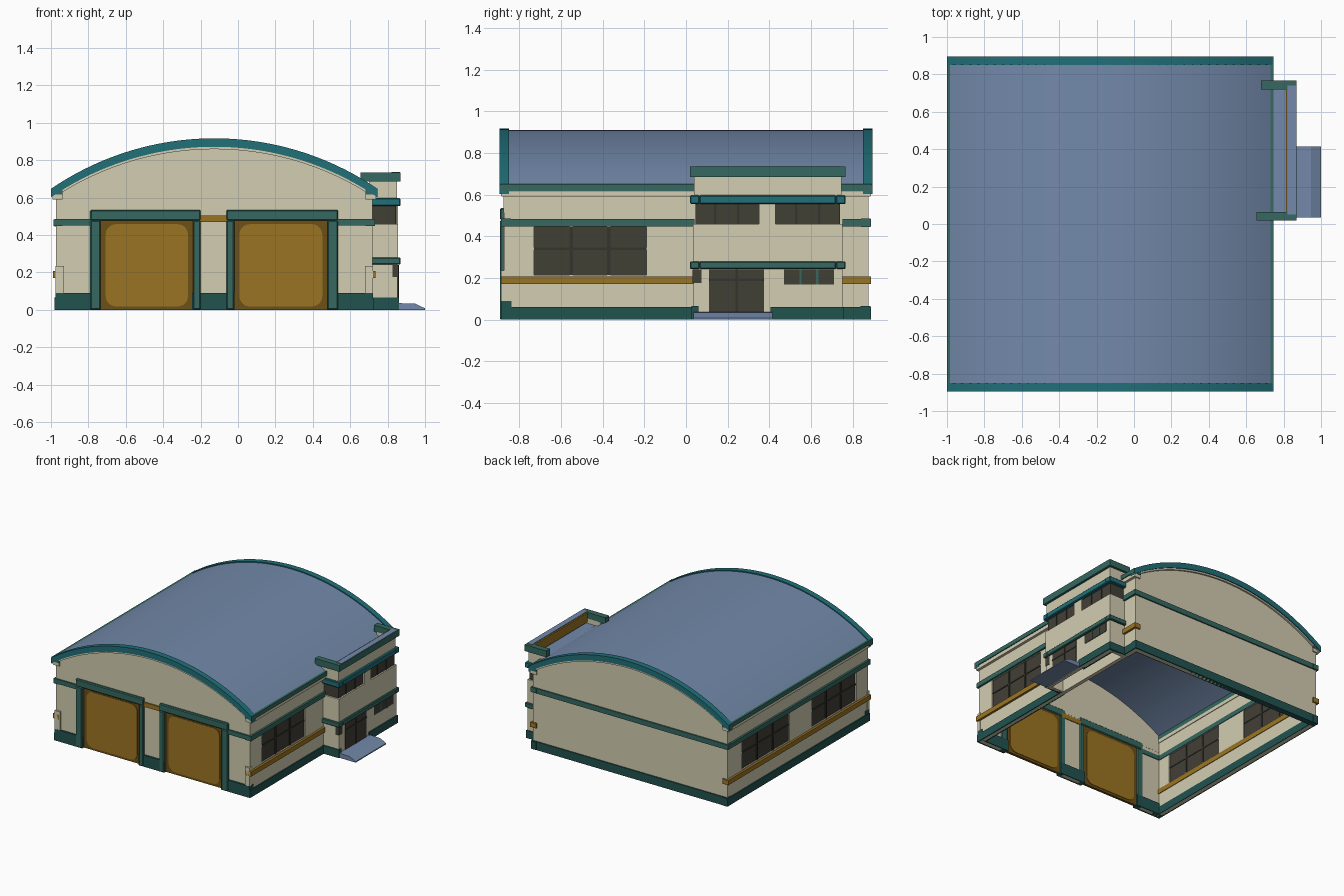
import bpy, bmesh, math

if "Cube" in bpy.data.objects:
    bpy.data.objects.remove(bpy.data.objects["Cube"], do_unlink=True)


def material(name, *rgb):
    m = bpy.data.materials.new(name)
    m.use_nodes = True
    m.diffuse_color = (*rgb, 1)
    bsdf = next(n for n in m.node_tree.nodes if n.type == 'BSDF_PRINCIPLED')
    bsdf.inputs["Base Color"].default_value = (*rgb, 1)
    bsdf.inputs["Roughness"].default_value = 0.8
    return m


CREAM = material("cream wall", .65, .61, .44)
BLUE = material("slate blue roof", .17, .25, .40)
RIM = material("bright teal", .015, .16, .19)
TEAL = material("muted teal", .035, .14, .115)
BASE = material("dark teal", .015, .085, .078)
OCHRE = material("ochre", .33, .175, .016)
BROWN = material("dark ochre", .15, .08, .008)
GLASS = material("dark glass", .053, .05, .036)
BAR = material("window bar", .035, .033, .025)


def finish(name, bm, mat, smooth=False):
    bmesh.ops.recalc_face_normals(bm, faces=bm.faces)
    me = bpy.data.meshes.new(name)
    bm.to_mesh(me)
    bm.free()
    me.materials.append(mat)
    ob = bpy.data.objects.new(name, me)
    bpy.context.collection.objects.link(ob)
    if smooth:
        bpy.ops.object.select_all(action='DESELECT')
        ob.select_set(True)
        bpy.context.view_layer.objects.active = ob
        bpy.ops.object.shade_smooth_by_angle(angle=math.radians(30))
    return ob


def boxes(name, mat, *spans, bevel=0):
    """One object from boxes given as (x0, x1, y0, y1, z0, z1)."""
    bm = bmesh.new()
    for x0, x1, y0, y1, z0, z1 in spans:
        vs = bmesh.ops.create_cube(bm, size=1)["verts"]
        for v in vs:
            v.co = ((x0 + x1) / 2 + v.co.x * (x1 - x0),
                    (y0 + y1) / 2 + v.co.y * (y1 - y0),
                    (z0 + z1) / 2 + v.co.z * (z1 - z0))
    ob = finish(name, bm, mat)
    if bevel:
        mod = ob.modifiers.new("soft edges", 'BEVEL')
        mod.width = bevel
    return ob


def prism(name, mat, profile, y0, y1, smooth=False):
    """Extrude an xz outline along y."""
    bm = bmesh.new()
    face = bm.faces.new([bm.verts.new((x, y0, z)) for x, z in profile])
    new = bmesh.ops.extrude_face_region(bm, geom=[face])["geom"]
    for v in new:
        if isinstance(v, bmesh.types.BMVert):
            v.co.y = y1
    return finish(name, bm, mat, smooth)


# Barrel roof curve shared by roof, rims and gables
CX, HALF, RADIUS, TOP = -.127, .873, 1.546, .917


def curve(half, drop, steps=40):
    pts = []
    for i in range(steps + 1):
        dx = half * (2 * i / steps - 1)
        pts.append((CX + dx, TOP - RADIUS + math.sqrt(RADIUS ** 2 - dx * dx) - drop))
    return pts


def arch(name, mat, half, top, bottom, y0, y1):
    prism(name, mat, curve(half, top) + curve(half, bottom)[::-1], y0, y1, True)


WALL, L, R = .845, -.972, .718
arch("roof", BLUE, .868, .008, .035, -.87, .87)
for side, s in (("front", -1), ("back", 1)):
    arch(side + "_roof_rim", RIM, HALF, 0, .045, s * .85, s * .895)
    arch(side + "_roof_moulding", CREAM, .865, .043, .058, s * .85, s * .888)

# Gable walls
prism("front_gable", CREAM, [(R, .515), (L, .515)] + curve(WALL, .03), -.875, -.845, True)
prism("back_wall", CREAM, [(R, 0), (L, 0)] + curve(WALL, .03), .845, .875, True)
boxes("back_band", TEAL, (L - .01, R + .01, .84, .885, .445, .485))
boxes("back_base", BASE, (L - .01, R + .01, .838, .885, 0, .065))

# Front piers with base, band and low corner pilasters
piers = ((L, -.78), (-.21, -.05), (.525, R))
boxes("front_piers", CREAM, *[(a, b, -.874, -.846, 0, .52) for a, b in piers])
boxes("front_base", BASE, *[(a, b, -.888, -.838, 0, .09)
                            for a, b in ((L - .005, -.735), (-.245, -.02), (.475, R + .005))])
boxes("front_band", TEAL, (L - .01, -.77, -.886, -.84, .45, .485),
      (.52, R + .01, -.886, -.84, .45, .485))
boxes("front_pilasters", CREAM, (L - .004, -.93, -.887, -.86, .09, .235),
      (.68, R + .004, -.887, -.86, .09, .235))
boxes("front_lintel", OCHRE, (-.21, -.03, -.884, -.84, .47, .505))


# Big doors: frame, dark surround and rounded panel
def big_door(name, x0, x1, out0, out1):
    boxes(name + "_frame", TEAL, (out0, x0, -.893, -.84, 0, .478),
          (x1, out1, -.893, -.84, 0, .478), (out0, out1, -.893, -.84, .478, .535), bevel=.006)
    boxes(name + "_surround", BROWN, (x0, x1, -.868, -.848, 0, .48))
    bm = bmesh.new()
    for v in bmesh.ops.create_cube(bm, size=1)["verts"]:
        v.co = ((x0 + x1) / 2 + v.co.x * (x1 - x0 - .055), -.858 + v.co.y * .028, .238 + v.co.z * .44)
    edges = [e for e in bm.edges if abs(e.verts[0].co.y - e.verts[1].co.y) > .01]
    bmesh.ops.bevel(bm, geom=edges, offset=.055, segments=5, affect='EDGES', profile=.5)
    finish(name + "_panel", bm, OCHRE)


big_door("door_a", -.735, -.24, -.79, -.2)
big_door("door_b", -.02, .478, -.062, .535)


# Long side walls with window strips
def side_wall(name, s, windows, trims):
    def span(inner, outer, y0, y1, z0, z1):
        a, b = sorted((CX + s * inner, CX + s * outer))
        return (a, b, y0, y1, z0, z1)

    edges = [-.872] + [y for w in windows for y in w] + [.872]
    solid = [span(.815, WALL, edges[i], edges[i + 1], .21, .446) for i in range(0, len(edges), 2)]
    boxes(name + "_wall", CREAM, span(.815, WALL, -.872, .872, 0, .215),
          span(.815, WALL, -.872, .872, .445, .62), *solid)
    boxes(name + "_windows", GLASS, *[span(.822, .835, a, b, .21, .45) for a, b in windows])
    bars = []
    for a, b in windows:
        for i in (1, 2):
            y = a + (b - a) * i / 3
            bars.append(span(.818, .841, y - .008, y + .008, .21, .45))
        bars.append(span(.819, .84, a, b, .335, .347))
    boxes(name + "_window_bars", BAR, *bars)
    for part, mat, z0, z1, out in (("base", BASE, 0, .06, .854), ("sill_band", OCHRE, .17, .208, .862),
                                   ("upper_band", TEAL, .447, .484, .86)):
        boxes(name + "_" + part, mat, *[span(.81, out, a, b, z0, z1) for a, b in trims])
    boxes(name + "_eave", TEAL, span(.81, .874, -.89, .89, .617, .65))
    boxes(name + "_eave_moulding", CREAM, span(.81, .866, -.885, .885, .59, .618))


side_wall("left", 1, [(-.73, -.19)], [(-.887, .04), (.75, .887)])
side_wall("right", -1, [(-.73, -.18), (.1, .69)], [(-.887, .887)])


# Office block built from stacked U-shaped layers
def office(name, mat, z0, z1, p, front_x=.7, back_x=.7, bevel=0):
    x, y0, y1, t = .853 + p, .035 - p, .75 + p, .03 + p
    boxes(name, mat, (front_x, x, y0, y0 + t, z0, z1), (back_x, x, y1 - t, y1, z0, z1),
          (x - t, x, y0 + t, y1 - t, z0, z1), bevel=bevel)


office("office_lower_wall", CREAM, 0, .245, 0)
office("office_canopy", TEAL, .243, .28, .016, bevel=.005)
office("office_middle_wall", CREAM, .278, .46, .002)
office("office_upper_windows", GLASS, .455, .56, -.01)
office("office_cornice", RIM, .555, .597, .016, bevel=.005)
office("office_parapet", CREAM, .595, .688, -.003)
office("office_parapet_rim", TEAL, .685, .735, .016, .655, .68)
boxes("office_rim_cap", BLUE, (.822, .867, .05, .74, .733, .738))
boxes("parapet_lining", OCHRE, (.812, .823, .06, .72, .66, .732))
boxes("office_roof", BLUE, (.69, .83, .05, .74, .62, .65))
boxes("office_upper_pier", CREAM, (.81, .855, .35, .43, .455, .56))
boxes("office_upper_bars", BAR, *[(.82, .847, y - .006, y + .006, .458, .557)
                                 for y in (.14, .25, .53, .64)])
boxes("office_base", BASE, (.71, .861, .027, .06, 0, .065), (.81, .861, .405, .758, 0, .06),
      (.71, .861, .72, .758, 0, .06))

# Entrance, low windows and ramp
boxes("entrance_door", GLASS, (.81, .858, .11, .375, .035, .24))
boxes("entrance_bars", BAR, (.85, .862, .238, .25, .035, .24), (.85, .861, .11, .375, .185, .195))
boxes("office_low_windows", GLASS, (.81, .857, .47, .71, .168, .24),
      (.825, .857, .031, .075, .175, .24))
boxes("office_low_window_bars", TEAL, *[(.85, .86, y - .005, y + .005, .168, .24) for y in (.55, .63)])
prism("entrance_ramp", BLUE, [(.84, 0), (1, 0), (1, .008), (.945, .034), (.84, .036)], .035, .415)
